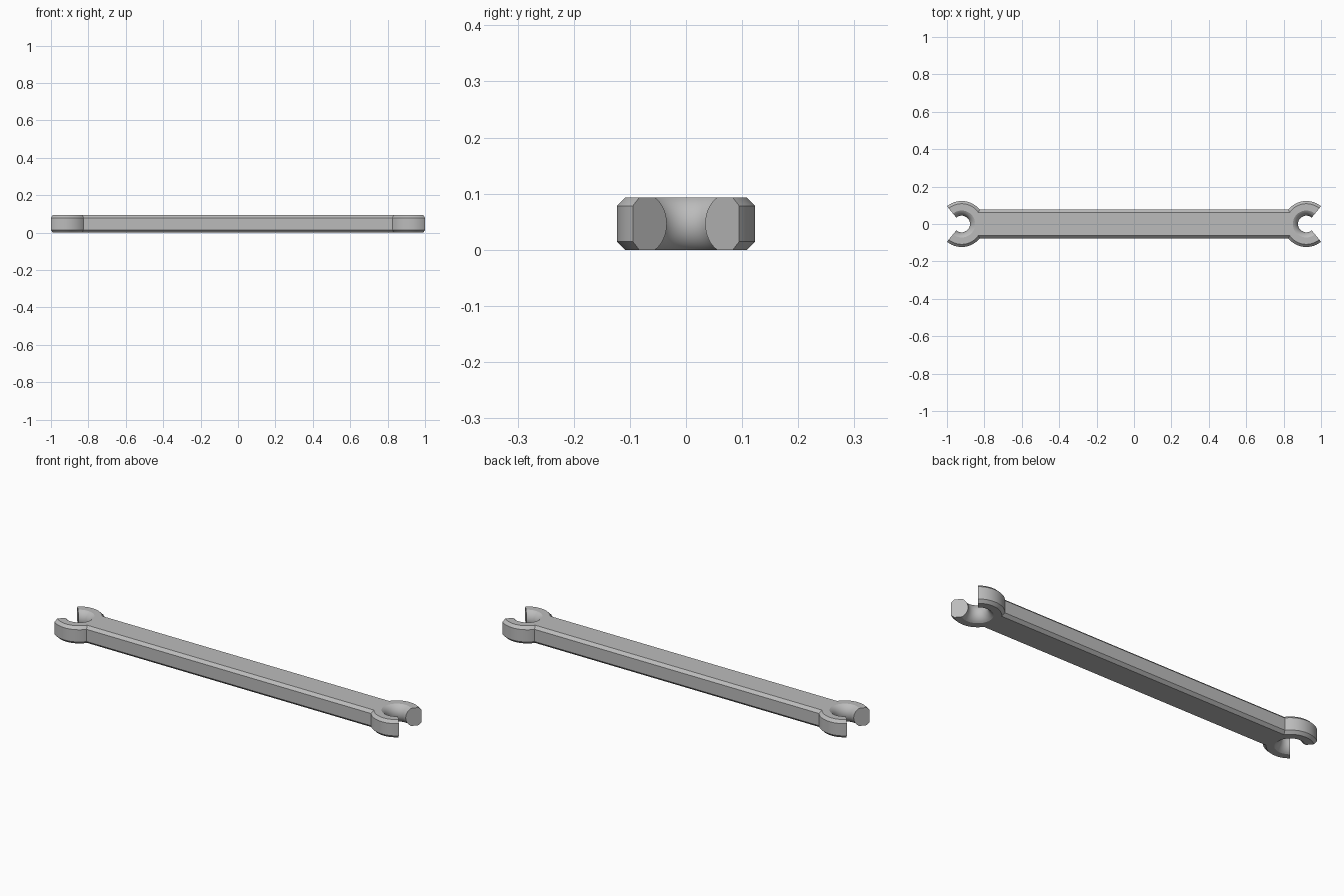
import bpy, bmesh, math

cube = bpy.data.objects.get("Cube")
if cube:
    bpy.data.objects.remove(cube, do_unlink=True)

HEIGHT = 0.093      # thickness of the whole part
CHAMFER = 0.0145    # bevel on the outer edges
CX = 0.9214         # clip centre distance
OUTER = 0.123       # clip outer radius
THROAT = 0.0445     # clip inner radius at mid height
LIP = 0.072         # clip inner radius at top and bottom
BAR_HALF = 0.077
OPENING = math.radians(50.3)  # half angle of the clip mouth

grey = bpy.data.materials.new("grey")
grey.use_nodes = True
colour = (0.5, 0.5, 0.5, 1)
grey.diffuse_color = colour
grey.node_tree.nodes["Principled BSDF"].inputs["Base Color"].default_value = colour


def loft(name, rings):
    """Skin a list of equal closed cross-sections and cap both ends."""
    bm = bmesh.new()
    loops = [[bm.verts.new(p) for p in ring] for ring in rings]
    n = len(loops[0])
    for a, b in zip(loops, loops[1:]):
        for i in range(n):
            j = (i + 1) % n
            bm.faces.new((a[i], a[j], b[j], b[i]))
    bm.faces.new(loops[0])
    bm.faces.new(loops[-1])
    bmesh.ops.recalc_face_normals(bm, faces=bm.faces)
    mesh = bpy.data.meshes.new(name)
    bm.to_mesh(mesh)
    bm.free()
    mesh.materials.append(grey)
    obj = bpy.data.objects.new(name, mesh)
    bpy.context.collection.objects.link(obj)
    return obj


def clip_profile(steps=16):
    """Chamfered outside and an inward bulging inside, as (radius, z)."""
    half = HEIGHT / 2
    depth = LIP - THROAT
    radius = (depth ** 2 + half ** 2) / (2 * depth)
    span = math.asin(half / radius)
    pts = [(OUTER - CHAMFER, 0), (OUTER, CHAMFER),
           (OUTER, HEIGHT - CHAMFER), (OUTER - CHAMFER, HEIGHT)]
    for i in range(steps + 1):
        t = span * (1 - 2 * i / steps)
        pts.append((THROAT + radius * (1 - math.cos(t)), half + radius * math.sin(t)))
    return pts


def clip(name, side, steps=72):
    """Open C-shaped clip with its mouth facing outward."""
    rings = []
    for i in range(steps + 1):
        a = OPENING + (2 * math.pi - 2 * OPENING) * i / steps
        rings.append([(side * (CX + r * math.cos(a)), r * math.sin(a), z)
                      for r, z in clip_profile()])
    return loft(name, rings)


# Long chamfered bar, its ends buried in the clip walls
w, c, h = BAR_HALF, CHAMFER, HEIGHT
section = [(-w, c), (-w + c, 0), (w - c, 0), (w, c),
           (w, h - c), (w - c, h), (-w + c, h), (-w, h - c)]
end = CX - 0.086
bar = loft("connecting_bar", [[(x, y, z) for y, z in section] for x in (-end, end)])

# Fuse a clip onto each end
bpy.context.view_layer.objects.active = bar
for name, side in (("left_clip", 1), ("right_clip", -1)):
    part = clip(name, side)
    mod = bar.modifiers.new(name, 'BOOLEAN')
    mod.operation = 'UNION'
    mod.solver = 'EXACT'
    mod.object = part
    bpy.ops.object.modifier_apply(modifier=mod.name)
    bpy.data.objects.remove(part, do_unlink=True)

# Smooth curved walls, crisp chamfers
bpy.ops.object.select_all(action='DESELECT')
bar.select_set(True)
bpy.ops.object.shade_smooth_by_angle(angle=math.radians(25))
